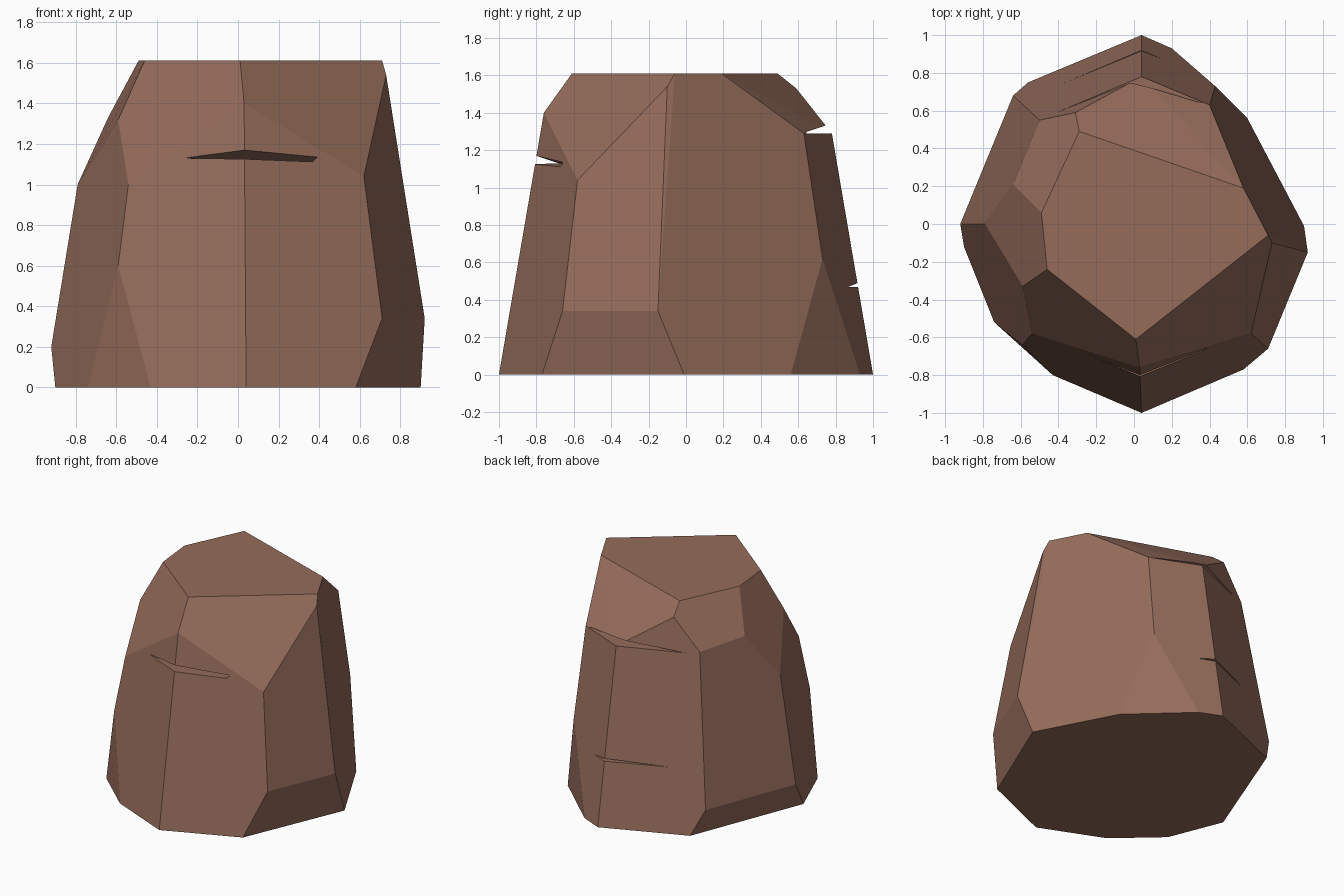
import bpy
import bmesh
from mathutils import Vector

default_cube = bpy.data.objects.get("Cube")
if default_cube:
    bpy.data.objects.remove(default_cube, do_unlink=True)


def make_stone_material(name, colour):
    material = bpy.data.materials.new(name)
    material.use_nodes = True
    material.diffuse_color = colour
    material.node_tree.nodes["Principled BSDF"].inputs["Base Color"].default_value = colour
    return material


def make_convex_solid(name, corners, flatten_angle=None):
    """Wrap the corners in a convex faceted solid, merging nearly flat facets."""
    bm = bmesh.new()
    for corner in corners:
        bm.verts.new(corner)
    hull = bmesh.ops.convex_hull(bm, input=bm.verts)
    unused = set(hull["geom_interior"]) | set(hull["geom_unused"])
    bmesh.ops.delete(bm, geom=[v for v in unused if isinstance(v, bmesh.types.BMVert)],
                     context="VERTS")
    if flatten_angle:
        bmesh.ops.dissolve_limit(bm, angle_limit=flatten_angle,
                                 verts=bm.verts, edges=bm.edges)
    bmesh.ops.recalc_face_normals(bm, faces=bm.faces)
    mesh = bpy.data.meshes.new(name)
    bm.to_mesh(mesh)
    bm.free()
    solid = bpy.data.objects.new(name, mesh)
    bpy.context.collection.objects.link(solid)
    return solid


def cut_crack(target, name, start, end, upper_lip, lower_lip):
    """Cut a thin wedge whose inner edge runs from start to end."""
    start, end = Vector(start), Vector(end)
    middle = (start + end) / 2
    lips = [middle.lerp(Vector(lip), 1.5) for lip in (upper_lip, lower_lip)]
    cutter = make_convex_solid(name, [start, end] + lips)
    cutter.hide_render = True
    cutter.hide_set(True)
    crack = target.modifiers.new(name, "BOOLEAN")
    crack.operation = "DIFFERENCE"
    crack.solver = "EXACT"
    crack.object = cutter
    return cutter


def at_height(outline, z):
    return [(x, y, z) for x, y in outline]


# Flat footprint on the ground
footprint = at_height([(.04, -1), (.58, -.77), (.9, -.01), (.6, .56), (.2, .93),
                       (.04, 1), (-.56, .75), (-.9, -.12), (-.74, -.52), (-.43, -.8)], 0)

# Flat crown
crown = at_height([(.01, -.61), (.71, -.06), (.58, .19),
                   (-.29, .49), (-.49, .06), (-.46, -.24)], 1.61)

# Corners of the chipped lower sides
lower_chips = [(.71, -.66, .34), (.92, -.15, .34), (.43, .73, .62),
               (-.64, .68, .19), (-.92, 0, .2), (-.59, -.64, .6)]

# Corners of the chipped shoulders
front_shoulder = [(.62, -.58, 1.04), (.73, -.1, 1.54), (.03, -.76, 1.4),
                  (-.54, -.58, 1), (-.59, -.33, 1.32)]
back_shoulder = [(.4, .63, 1.29), (.04, .78, 1.29), (-.03, .74, 1.33),
                 (-.31, .59, 1.53), (-.5, .55, 1.3), (-.64, .21, 1.33), (-.79, 0, 1)]

rock = make_convex_solid("rock", footprint + crown + lower_chips
                         + front_shoulder + back_shoulder, flatten_angle=.07)
rock.data.materials.append(make_stone_material("brown stone", (.3, .15, .105, 1)))

# Cracks across the front and back ridges
cutters = [
    cut_crack(rock, "front_crack", (-.27, -.68, 1.13), (.63, -.52, 1.1),
              (.04, -.8, 1.17), (.04, -.8, 1.125)),
    cut_crack(rock, "upper_back_crack", (-.42, .59, 1.285), (.4, .62, 1.29),
              (-.03, .74, 1.33), (.04, .78, 1.29)),
    cut_crack(rock, "lower_back_crack", (-.43, .73, .47), (.16, .87, .47),
              (.04, .92, .49), (.04, .92, .47)),
]

# Bake the cracks and discard the wedges
bpy.context.view_layer.update()
carved = bpy.data.meshes.new_from_object(
    rock.evaluated_get(bpy.context.evaluated_depsgraph_get()))
rock.modifiers.clear()
rock.data = carved
for cutter in cutters:
    bpy.data.objects.remove(cutter, do_unlink=True)
